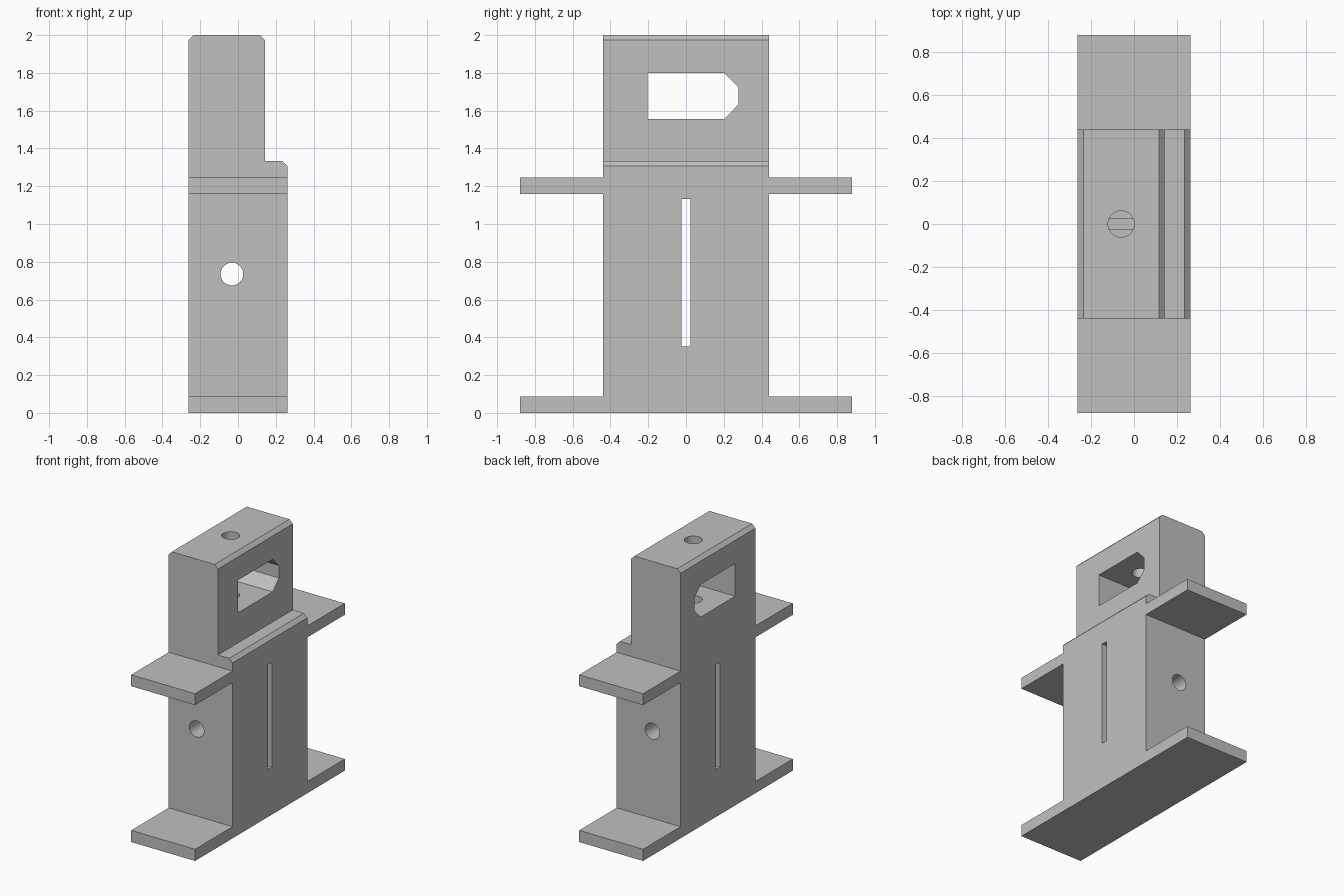
import bpy, bmesh
from math import pi
from mathutils import Matrix, Vector

default = bpy.data.objects.get("Cube")
if default:
    bpy.data.objects.remove(default, do_unlink=True)

grey = bpy.data.materials.new("plain grey")
grey.use_nodes = True
colour = (0.53, 0.53, 0.53, 1)
grey.diffuse_color = colour
grey.node_tree.nodes["Principled BSDF"].inputs["Base Color"].default_value = colour


def make_object(name, bm):
    bmesh.ops.recalc_face_normals(bm, faces=bm.faces)
    mesh = bpy.data.meshes.new(name)
    bm.to_mesh(mesh)
    bm.free()
    mesh.materials.append(grey)
    obj = bpy.data.objects.new(name, mesh)
    bpy.context.collection.objects.link(obj)
    return obj


def prism(name, outline, axis, half):
    """Extrude an outline along x (outline in y, z) or y (outline in x, z)."""
    bm = bmesh.new()
    place = (lambda u, v: (-half, u, v)) if axis == "x" else (lambda u, v: (u, -half, v))
    face = bm.faces.new([bm.verts.new(place(u, v)) for u, v in outline])
    moved = bmesh.ops.extrude_face_region(bm, geom=[face])["geom"]
    step = Vector((2 * half, 0, 0) if axis == "x" else (0, 2 * half, 0))
    bmesh.ops.translate(bm, vec=step, verts=[g for g in moved if isinstance(g, bmesh.types.BMVert)])
    return make_object(name, bm)


def drill(name, centre, radius, length, rotation):
    bm = bmesh.new()
    bmesh.ops.create_cone(bm, cap_ends=True, segments=48, radius1=radius, radius2=radius,
                          depth=length, matrix=Matrix.Translation(centre) @ rotation)
    return make_object(name, bm)


def combine(target, tool, operation):
    mod = target.modifiers.new(tool.name, "BOOLEAN")
    mod.operation, mod.solver, mod.object = operation, "EXACT", tool
    tool.hide_render = True
    bpy.context.view_layer.objects.active = target
    bpy.ops.object.modifier_apply(modifier=mod.name)
    bpy.data.objects.remove(tool, do_unlink=True)


# Side silhouette: upright block with two pairs of flanges
half_side = [(0.88, 0), (0.88, 0.087), (0.44, 0.087), (0.44, 1.16),
             (0.88, 1.16), (0.88, 1.245), (0.44, 1.245), (0.44, 2)]
side = half_side + [(-y, z) for y, z in reversed(half_side)]
bracket = prism("flanged_bracket", side, "x", 0.4)

# Front silhouette: stepped shoulder and chamfered top edges
w, c = 0.263, 0.027
front = [(-w, -0.1), (w, -0.1), (w, 1.333 - c), (w - c, 1.333), (0.143, 1.333),
         (0.143, 2 - c), (0.143 - c, 2), (0.143 - 2 * c, 2 + c), (2 * c - w, 2 + c), (-w, 2 - c)]
combine(bracket, prism("front_shape", front, "y", 1.2), "INTERSECT")

# Window with one pointed end, and the narrow slot below it
window = [(-0.203, 1.557), (0.203, 1.557), (0.277, 1.632),
          (0.277, 1.725), (0.203, 1.8), (-0.203, 1.8)]
combine(bracket, prism("window_cutter", window, "x", 0.5), "DIFFERENCE")
slot = [(-0.024, 0.352), (0.024, 0.352), (0.024, 1.133), (-0.024, 1.133)]
combine(bracket, prism("slot_cutter", slot, "x", 0.5), "DIFFERENCE")

# Vertical bore from the top into the slot, and cross bore through front and back
combine(bracket, drill("top_bore", (-0.06, 0, 1.6), 0.061, 1.0, Matrix()), "DIFFERENCE")
combine(bracket, drill("cross_bore", (-0.032, 0, 0.735), 0.06, 1.4,
                       Matrix.Rotation(pi / 2, 4, "X")), "DIFFERENCE")

bpy.ops.object.select_all(action="DESELECT")
bracket.select_set(True)
bpy.context.view_layer.objects.active = bracket
bpy.ops.object.shade_smooth_by_angle(angle=pi / 9)
